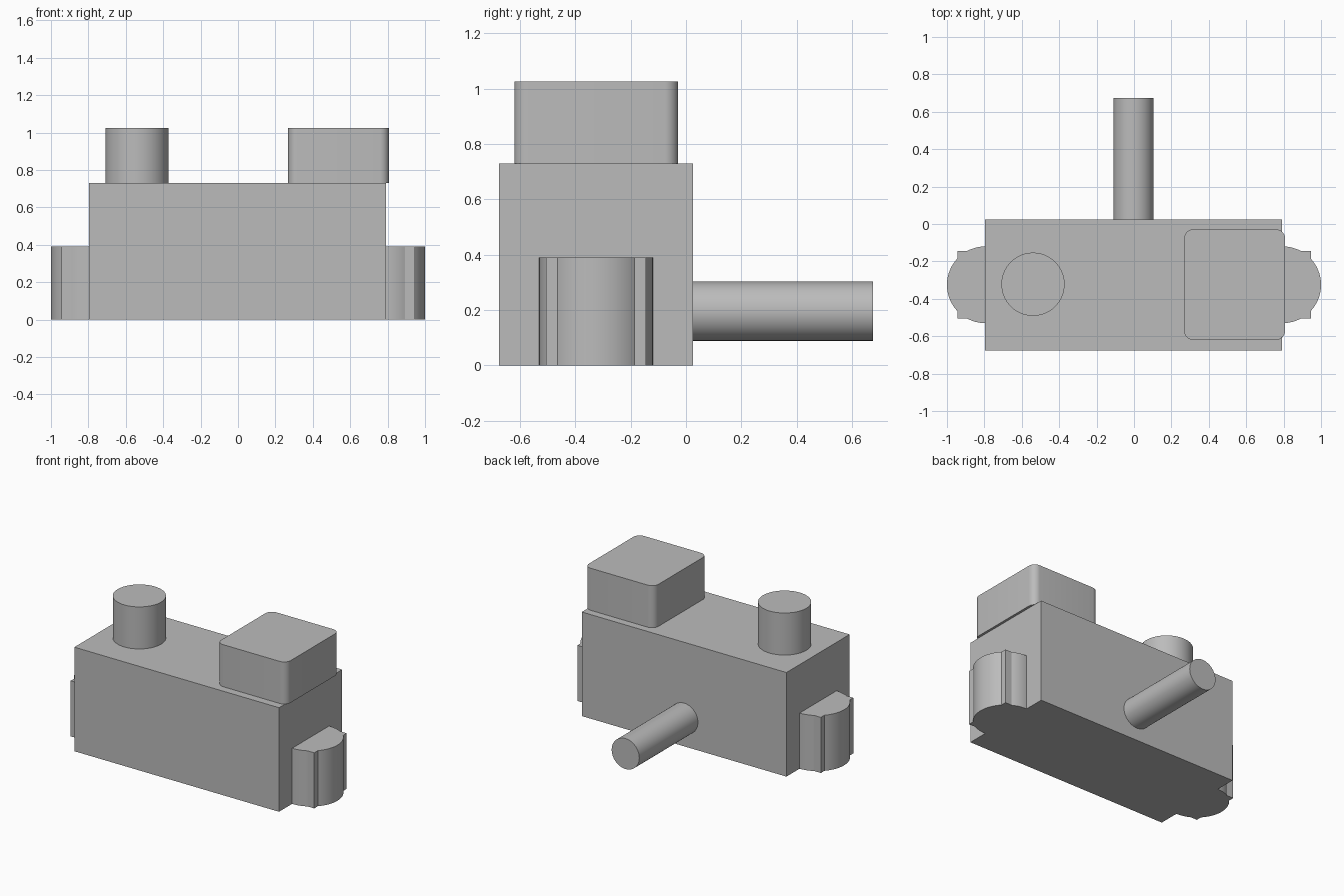
import bpy, bmesh, math
from mathutils import Vector

cube = bpy.data.objects.get("Cube")
if cube:
    bpy.data.objects.remove(cube, do_unlink=True)

grey = bpy.data.materials.new("plain grey")
grey.use_nodes = True
GREY = (0.5, 0.5, 0.5, 1)
grey.diffuse_color = GREY
grey.node_tree.nodes["Principled BSDF"].inputs["Base Color"].default_value = GREY


def prism(name, outline, z0, z1):
    """Extrude a flat xy outline from z0 up to z1."""
    bm = bmesh.new()
    base = bm.faces.new([bm.verts.new((x, y, z0)) for x, y in outline])
    new = bmesh.ops.extrude_face_region(bm, geom=[base])["geom"]
    top = [v for v in new if isinstance(v, bmesh.types.BMVert)]
    bmesh.ops.translate(bm, verts=top, vec=(0, 0, z1 - z0))
    bmesh.ops.recalc_face_normals(bm, faces=bm.faces)
    mesh = bpy.data.meshes.new(name)
    bm.to_mesh(mesh)
    bm.free()
    mesh.materials.append(grey)
    obj = bpy.data.objects.new(name, mesh)
    bpy.context.collection.objects.link(obj)
    bpy.ops.object.select_all(action="DESELECT")
    obj.select_set(True)
    bpy.context.view_layer.objects.active = obj
    bpy.ops.object.shade_smooth_by_angle(angle=math.radians(25))
    return obj


def arc(cx, cy, r, start, end, steps):
    angles = [math.radians(start + (end - start) * i / steps) for i in range(steps + 1)]
    return [(cx + r * math.cos(a), cy + r * math.sin(a)) for a in angles]


def rectangle(x0, x1, y0, y1, r=0):
    if not r:
        return [(x0, y0), (x1, y0), (x1, y1), (x0, y1)]
    corners = [(x1 - r, y1 - r), (x0 + r, y1 - r), (x0 + r, y0 + r), (x1 - r, y0 + r)]
    return [p for i, (x, y) in enumerate(corners)
            for p in arc(x, y, r, i * 90, i * 90 + 90, 8)]


# Main block
BODY_TOP = 0.73
TOP = 1.025
prism("body", rectangle(-0.797, 0.791, -0.675, 0.025), 0, BODY_TOP)

# Parts standing on the block
prism("top_post", arc(-0.54, -0.322, 0.169, 0, 360, 64)[:-1], BODY_TOP, TOP)
prism("top_box", rectangle(0.268, 0.808, -0.62, -0.028, 0.05), BODY_TOP, TOP)

# Rod pointing backwards
rod = prism("rear_rod", arc(0, 0, 0.107, 0, 360, 64)[:-1], 0, 0.65)
rod.rotation_euler.x = -math.pi / 2
rod.location = Vector((-0.003, 0.025, 0.196))

# Side lugs: half round crossed by a square-cornered block
R, HALF, REACH = 0.205, 0.18, 0.15
outer = math.degrees(math.asin(HALF / R))
inner = math.degrees(math.acos(REACH / R))
half_round = (arc(0, 0, R, -90, -outer, 6) + [(REACH, -HALF)]
              + arc(0, 0, R, -inner, inner, 24) + [(REACH, HALF)]
              + arc(0, 0, R, outer, 90, 6))
for name, side in (("left_lug", 1), ("right_lug", -1)):
    outline = [(side * (0.795 + x), y - 0.325) for x, y in half_round]
    root = side * 0.78
    outline += [(root, y - 0.325) for y in (R, -R)]
    prism(name, outline, 0, 0.39)
